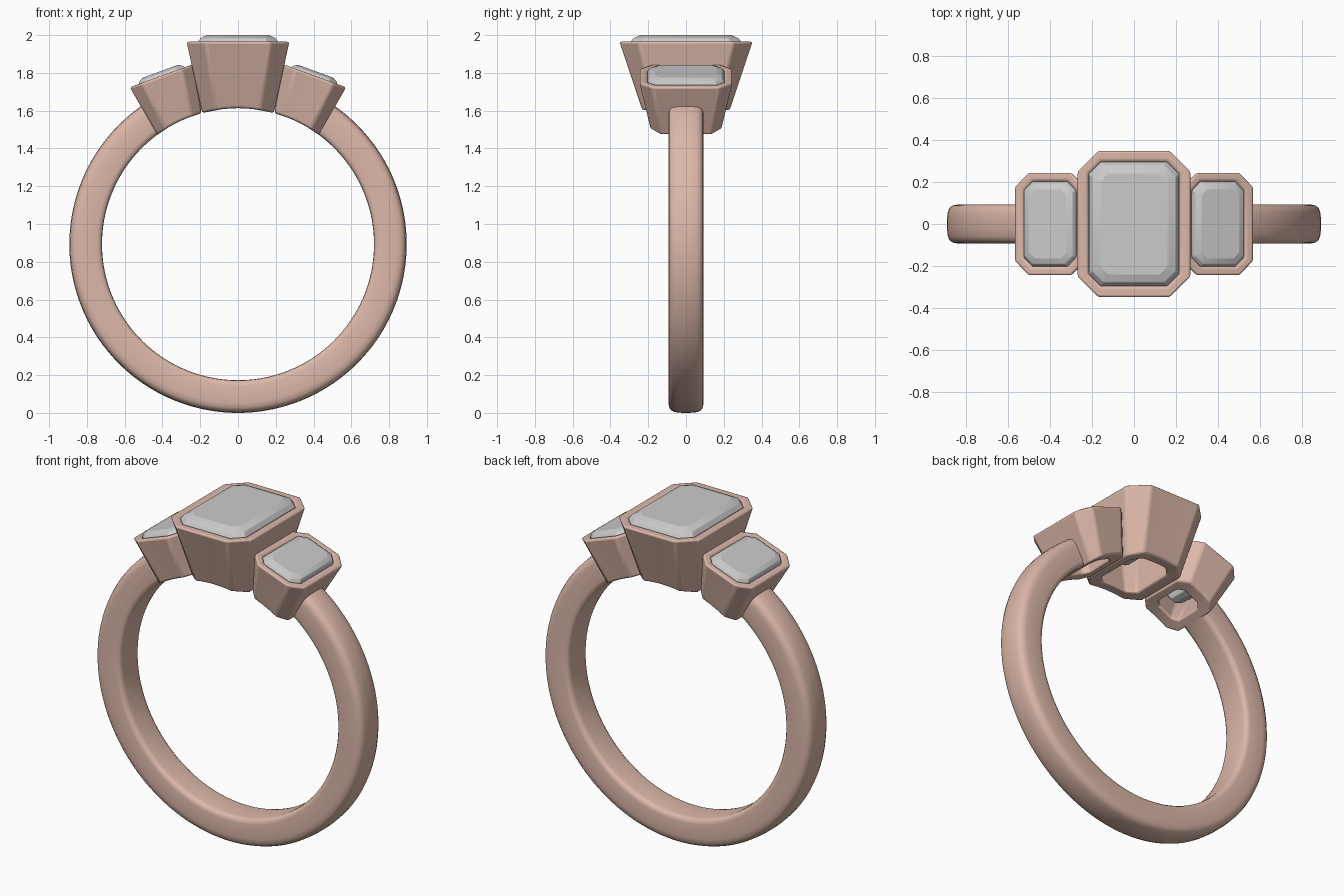
import bpy, bmesh, math
from mathutils import Matrix

if "Cube" in bpy.data.objects:
    bpy.data.objects.remove(bpy.data.objects["Cube"])

CZ, R_IN, R_OUT = 0.893, 0.72, 0.893   # ring centre height and radii

gold = bpy.data.materials.new("rose_gold")
gold.diffuse_color = (0.72, 0.48, 0.40, 1)
gold.use_nodes = True
gold.node_tree.nodes["Principled BSDF"].inputs["Base Color"].default_value = gold.diffuse_color


def finish(name, bm, mat=None, bevel=0, angle=30):
    bmesh.ops.recalc_face_normals(bm, faces=bm.faces)
    me = bpy.data.meshes.new(name)
    bm.to_mesh(me)
    bm.free()
    ob = bpy.data.objects.new(name, me)
    bpy.context.collection.objects.link(ob)
    if mat:
        me.materials.append(mat)
    if bevel:
        m = ob.modifiers.new("soft_edges", 'BEVEL')
        m.width, m.segments, m.limit_method = bevel, 3, 'ANGLE'
        m.angle_limit = math.radians(25)
    bpy.ops.object.select_all(action='DESELECT')
    ob.select_set(True)
    bpy.context.view_layer.objects.active = ob
    bpy.ops.object.shade_smooth_by_angle(angle=math.radians(angle))
    return ob


def octagon(a, b, c, n=1):
    """Cut-corner rectangle; the two long-in-x sides are split into n parts."""
    top = [(a - c - 2 * (a - c) * i / n, b) for i in range(n + 1)]
    half = [(a, b - c)] + top + [(-a, b - c)]
    return half + [(-x, -y) for x, y in half]


def loft(bm, loops, closed=False):
    rings = [[bm.verts.new(p) for p in lp] for lp in loops]
    pairs = list(zip(rings, rings[1:])) + ([(rings[-1], rings[0])] if closed else [])
    for r, s in pairs:
        for i in range(len(r)):
            j = (i + 1) % len(r)
            bm.faces.new((r[i], r[j], s[j], s[i]))
    if not closed:
        bm.faces.new(rings[0])
        bm.faces.new(rings[-1])


def setting(name, off, tilt, rim_u, top, hole, bottom, drill, bevel):
    """Tapered bezel whose underside follows the finger hole."""
    def flat(o):
        return [(x + off, y, rim_u) for x, y in octagon(*o, 6)]

    def curved(o):
        return [(x + off, y, math.sqrt(R_IN ** 2 - (x + off) ** 2)) for x, y in octagon(*o, 6)]
    bm = bmesh.new()
    loft(bm, [curved(bottom), flat(top), flat(hole), curved(drill)], closed=True)
    place(bm, tilt)
    return finish(name, bm, gold, bevel)


def place(bm, tilt):
    bm.transform(Matrix.Translation((0, 0, CZ)) @ Matrix.Rotation(math.radians(tilt), 4, 'Y'))


def gem(name, off, tilt, steps):
    """Step-cut stone from (half x, half y, corner, height) levels."""
    bm = bmesh.new()
    loft(bm, [[(x + off, y, u) for x, y in octagon(a, b, c)] for a, b, c, u in steps])
    place(bm, tilt)
    return finish(name, bm, None, 0.004, 20)


# band: rounded profile swept round the bottom, open under the settings
half = [(0.72, 0.06), (0.723, 0.078), (0.732, 0.089), (0.75, 0.093), (0.84, 0.093),
        (0.865, 0.089), (0.881, 0.077), (0.889, 0.058), (R_OUT, 0.02)]
prof = half + [(r, -y) for r, y in reversed(half)]
N, end = 120, math.radians(56.5)
sweep = 2 * math.pi - (math.pi - 2 * end)
bm = bmesh.new()
loops = []
for i in range(N + 1):
    a = end - sweep * i / N
    loops.append([(r * math.cos(a), y, CZ + r * math.sin(a)) for r, y in prof])
loft(bm, loops)
finish("band", bm, gold, 0, 40)

# centre setting and stone
setting("centre_setting", 0, 0, 1.072, (0.272, 0.352, 0.10), (0.22, 0.30, 0.06),
        (0.19, 0.232, 0.07), (0.125, 0.165, 0.045), 0.012)
gem("centre_stone", 0, 0, [(0.03, 0.10, 0.01, 0.83), (0.13, 0.20, 0.035, 0.92),
                           (0.216, 0.296, 0.058, 1.04), (0.216, 0.296, 0.058, 1.066),
                           (0.199, 0.279, 0.053, 1.090), (0.165, 0.240, 0.042, 1.107)])

# tilted side settings and stones
for side, s in (("right", 1), ("left", -1)):
    setting(side + "_setting", 0.074 * s, 20 * s, 0.977, (0.18, 0.247, 0.07),
            (0.135, 0.206, 0.045), (0.13, 0.188, 0.05), (0.078, 0.105, 0.03), 0.012)
    gem(side + "_stone", 0.074 * s, 20 * s,
        [(0.02, 0.07, 0.008, 0.78), (0.08, 0.14, 0.025, 0.86),
         (0.132, 0.203, 0.043, 0.95), (0.132, 0.203, 0.043, 0.972),
         (0.122, 0.192, 0.04, 0.989), (0.098, 0.165, 0.032, 1.001)])
